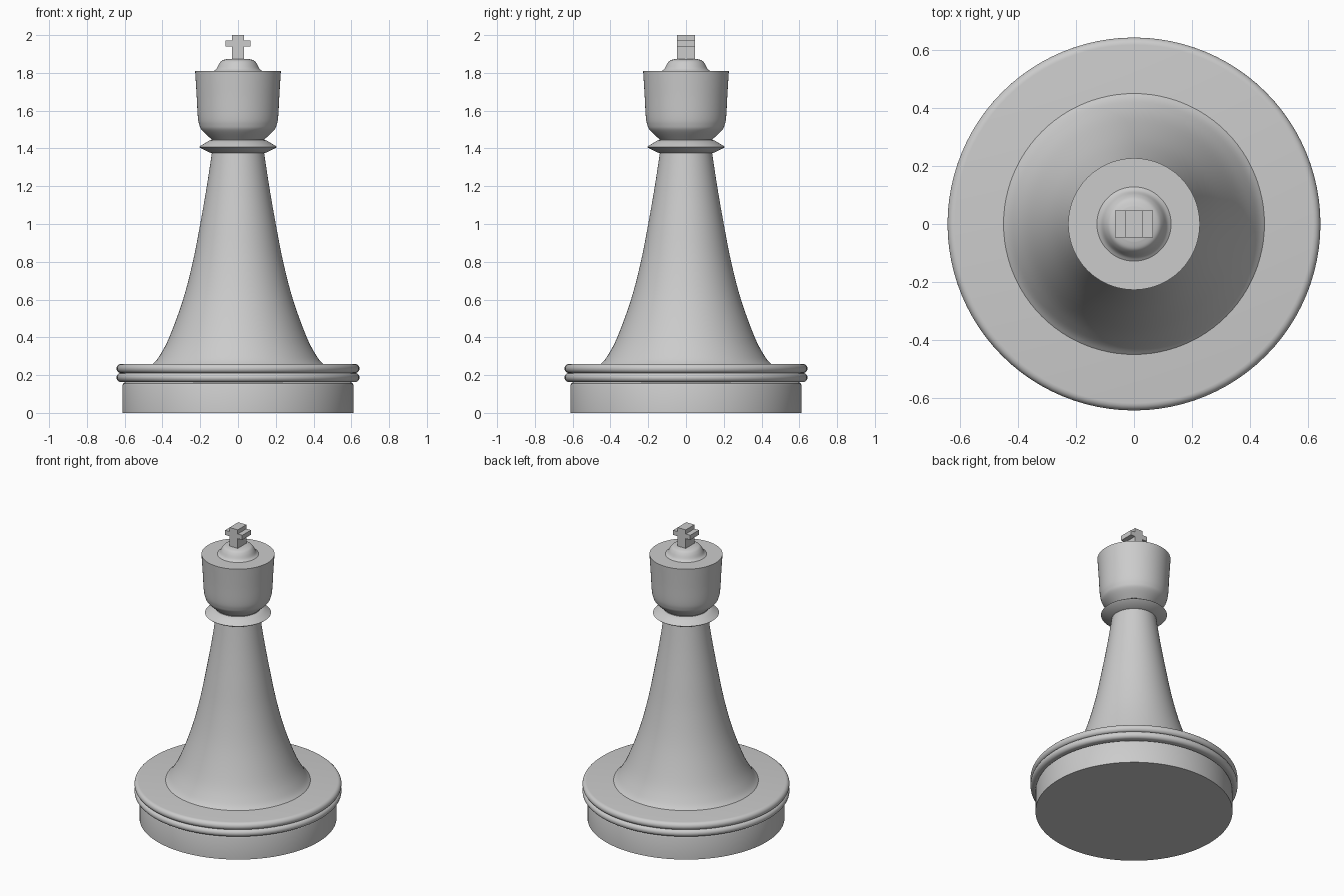
import bpy, bmesh, math

if "Cube" in bpy.data.objects:
    bpy.data.objects.remove(bpy.data.objects["Cube"], do_unlink=True)

grey = bpy.data.materials.new("plain grey")
grey.use_nodes = True
colour = (0.6, 0.6, 0.6, 1)
grey.diffuse_color = colour
grey.node_tree.nodes["Principled BSDF"].inputs["Base Color"].default_value = colour


def finish(name, bm, smooth=True):
    bmesh.ops.recalc_face_normals(bm, faces=bm.faces)
    mesh = bpy.data.meshes.new(name)
    bm.to_mesh(mesh)
    bm.free()
    mesh.materials.append(grey)
    obj = bpy.data.objects.new(name, mesh)
    bpy.context.collection.objects.link(obj)
    if smooth:
        bpy.ops.object.select_all(action='DESELECT')
        obj.select_set(True)
        bpy.context.view_layer.objects.active = obj
        bpy.ops.object.shade_smooth_by_angle(angle=math.radians(35))
    return obj


def lathe(name, profile, steps=96):
    """Spin (radius, height) points around z; the ends lie on the axis."""
    bm = bmesh.new()
    points = [(0, profile[0][1])] + profile + [(0, profile[-1][1])]
    verts = [bm.verts.new((r, 0, z)) for r, z in points]
    edges = [bm.edges.new(pair) for pair in zip(verts, verts[1:])]
    bmesh.ops.spin(bm, geom=verts + edges, cent=(0, 0, 0), axis=(0, 0, 1),
                   angle=math.tau, steps=steps)
    bmesh.ops.remove_doubles(bm, verts=bm.verts, dist=0.0005)
    return finish(name, bm)


def smooth_curve(points, cuts=5):
    """Catmull-Rom curve through the points."""
    padded = [points[0]] + points + [points[-1]]
    result = []
    for a, b, c, d in zip(padded, padded[1:], padded[2:], padded[3:]):
        for i in range(cuts):
            t = i / cuts
            result.append(tuple(
                q + t * (r - p) / 2 + t * t * (2 * p - 5 * q + 4 * r - s) / 2
                + t ** 3 * (3 * q - p - 3 * r + s) / 2
                for p, q, r, s in zip(a, b, c, d)))
    return result + [points[-1]]


def bead(radius, low, high, steps=10):
    """Ring profile with a rounded rim."""
    half = (high - low) / 2
    rim = [(radius - half + half * math.cos(a), low + half + half * math.sin(a))
           for a in (math.pi * (i / steps - 0.5) for i in range(steps + 1))]
    return rim


# Base drum and the two rounded rings
lathe("base_drum", [(0.612, 0), (0.612, 0.145), (0.608, 0.156), (0.597, 0.163)])
lathe("lower_ring", bead(0.643, 0.163, 0.212))
lathe("upper_ring", bead(0.643, 0.21, 0.26))

# Flared body
lathe("body", smooth_curve([(0.452, 0.258), (0.42, 0.295), (0.364, 0.4), (0.291, 0.6),
                            (0.239, 0.8), (0.2, 1.0), (0.165, 1.2), (0.135, 1.4)]))

# Collar under the head
lathe("collar", [(0.125, 1.372), (0.15, 1.378), (0.198, 1.402), (0.205, 1.408),
                 (0.198, 1.414), (0.168, 1.432), (0.15, 1.443), (0.13, 1.445)])

# Cup-shaped head with a flat top
lathe("head", [(0.14, 1.44)] + smooth_curve(
    [(0.14, 1.448), (0.19, 1.495), (0.205, 1.525), (0.213, 1.57),
     (0.219, 1.68), (0.227, 1.81)]))

# Small dome on the head
lathe("crown_dome", smooth_curve(
    [(0.128, 1.81), (0.114, 1.822), (0.1, 1.848), (0.085, 1.865), (0.06, 1.873)]))

# Finial cross, extruded from one outline
w, arm, depth = 0.031, 0.065, 0.047
low, high = 1.94, 1.972
right = [(w, 1.865), (w, low), (arm, low), (arm, high), (w, high), (w, 2.0)]
outline = right + [(-x, z) for x, z in reversed(right)]
bm = bmesh.new()
front = bm.faces.new([bm.verts.new((x, -depth, z)) for x, z in outline])
back = bmesh.ops.extrude_face_region(bm, geom=[front], use_keep_orig=True)
bmesh.ops.translate(bm, vec=(0, 2 * depth, 0),
                    verts=[v for v in back["geom"] if isinstance(v, bmesh.types.BMVert)])
finish("finial_cross", bm, smooth=False)
